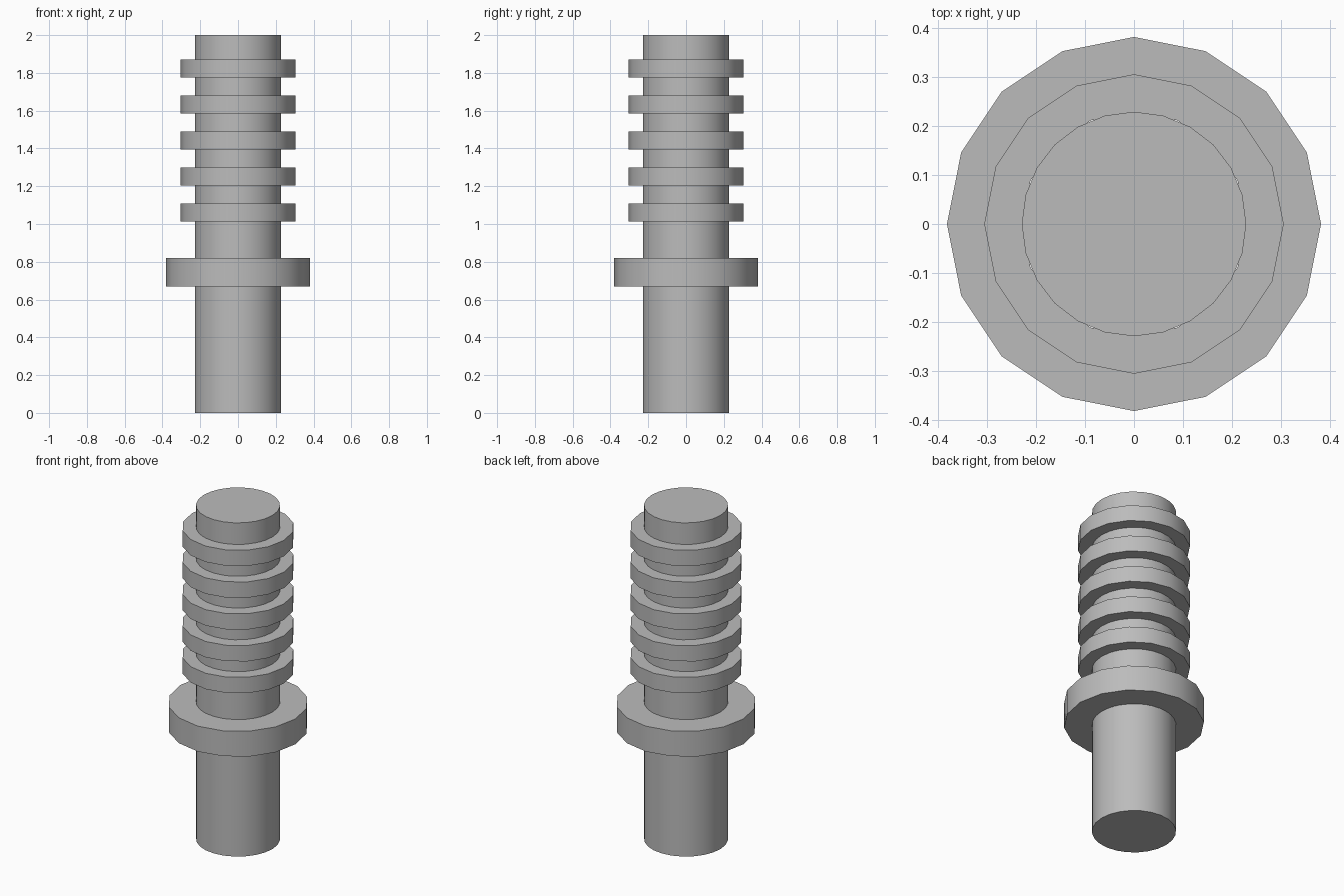
import bpy, bmesh, math

if "Cube" in bpy.data.objects:
    bpy.data.objects.remove(bpy.data.objects["Cube"])

grey = bpy.data.materials.new("plain grey")
grey.diffuse_color = (0.5, 0.5, 0.5, 1)
grey.use_nodes = True
grey.node_tree.nodes["Principled BSDF"].inputs["Base Color"].default_value = grey.diffuse_color


def finish(name, bm):
    bmesh.ops.recalc_face_normals(bm, faces=bm.faces)
    mesh = bpy.data.meshes.new(name)
    bm.to_mesh(mesh)
    bm.free()
    mesh.materials.append(grey)
    obj = bpy.data.objects.new(name, mesh)
    bpy.context.collection.objects.link(obj)
    bpy.ops.object.select_all(action='DESELECT')
    obj.select_set(True)
    bpy.context.view_layer.objects.active = obj
    bpy.ops.object.shade_smooth_by_angle(angle=math.radians(30))
    return obj


def ring(name, inner, outer, z0, z1, sides=16):
    """Flat-sided band with a bore that fits the shaft."""
    bm = bmesh.new()
    profile = [(inner, z0), (outer, z0), (outer, z1), (inner, z1)]
    loops = []
    for i in range(sides):
        a = 2 * math.pi * i / sides
        loops.append([bm.verts.new((r * math.cos(a), r * math.sin(a), z))
                      for r, z in profile])
    for i in range(sides):
        p, q = loops[i], loops[(i + 1) % sides]
        for k in range(4):
            j = (k + 1) % 4
            bm.faces.new((p[k], q[k], q[j], p[j]))
    return finish(name, bm)


R = 0.2286

# Central shaft
bm = bmesh.new()
bmesh.ops.create_cone(bm, cap_ends=True, segments=24, radius1=R, radius2=R, depth=2)
bmesh.ops.translate(bm, verts=bm.verts, vec=(0, 0, 1))
finish("shaft", bm)

# Wide collar
ring("collar", R, 0.381, 0.669, 0.821)

# Five grip ridges
for n in range(5):
    z = 1.0135 + n * 0.1905
    ring(f"ridge_{n + 1}", R, 0.305, z, z + 0.0952)
